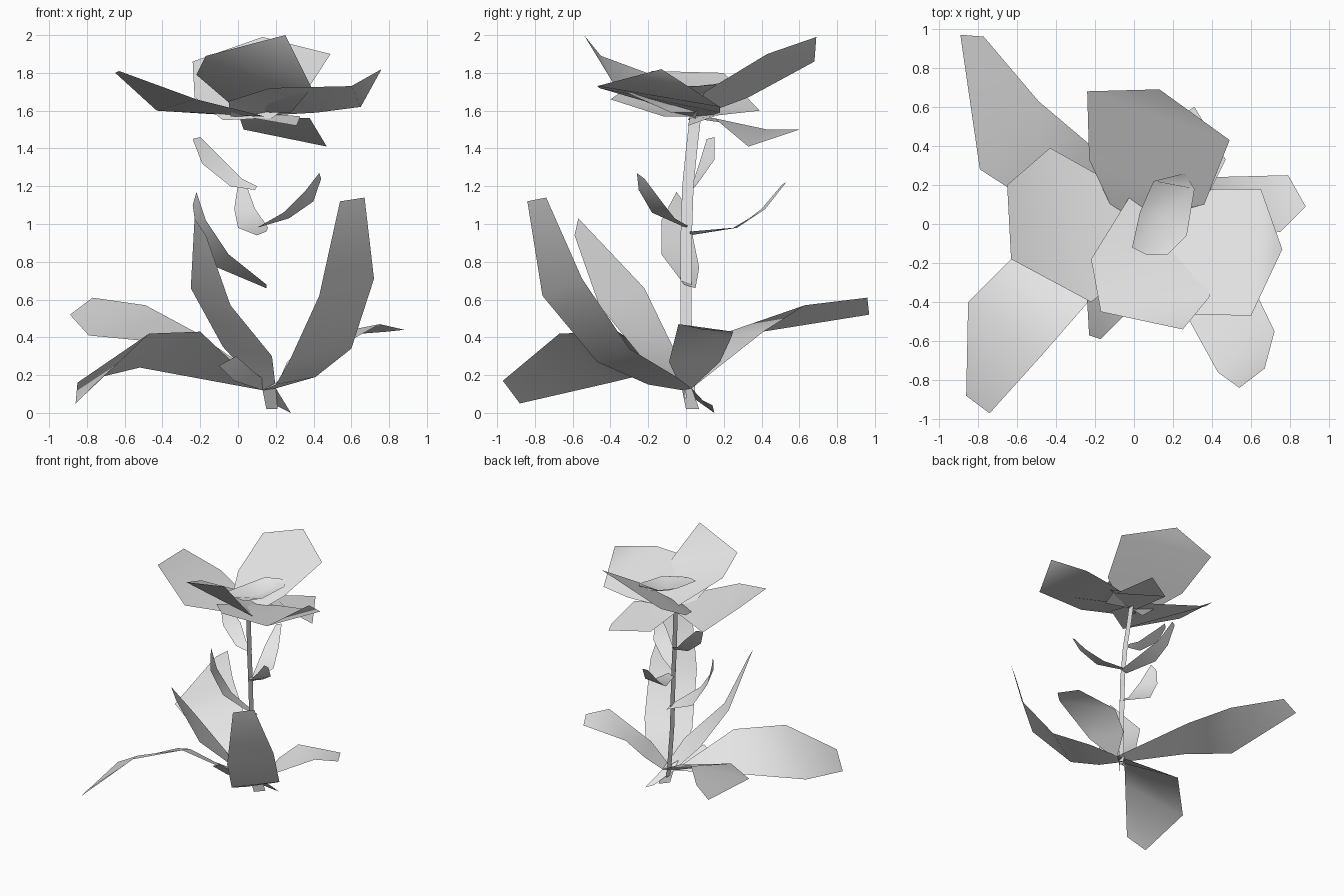
import bpy
import bmesh
from mathutils import Vector

default_cube = bpy.data.objects.get("Cube")
if default_cube:
    bpy.data.objects.remove(default_cube, do_unlink=True)

# One plain pale material for the whole plant
pale = bpy.data.materials.new("pale_grey")
pale.use_nodes = True
pale_colour = (.8, .8, .8, 1)
pale.diffuse_color = pale_colour
pale.node_tree.nodes["Principled BSDF"].inputs["Base Color"].default_value = pale_colour


def blade(name, rows, facing=Vector((0, 0, 1))):
    """Build a thin sheet by bridging neighbouring rows; a row of one point is a tip."""
    mesh_builder = bmesh.new()
    loops = [[mesh_builder.verts.new(point) for point in row] for row in rows]
    for lower, upper in zip(loops, loops[1:]):
        if len(upper) == 1:
            mesh_builder.faces.new(lower + upper)
            continue
        for i in range(len(lower) - 1):
            mesh_builder.faces.new((lower[i], lower[i + 1], upper[i + 1], upper[i]))
    mesh_builder.normal_update()
    total = sum((face.normal * face.calc_area() for face in mesh_builder.faces), Vector())
    if total.dot(facing) < 0:
        bmesh.ops.reverse_faces(mesh_builder, faces=mesh_builder.faces[:])
    for face in mesh_builder.faces:
        face.smooth = True
    mesh = bpy.data.meshes.new(name)
    mesh_builder.to_mesh(mesh)
    mesh_builder.free()
    mesh.materials.append(pale)
    sheet = bpy.data.objects.new(name, mesh)
    bpy.context.collection.objects.link(sheet)
    return sheet


def leaf(name, start, left, right, tip=None):
    """A blade that grows from a shared starting edge along its two outlines."""
    rows = [start] + [list(pair) for pair in zip(left, right)]
    if tip:
        rows.append([tip])
    return blade(name, rows)


# Stem: a narrow upright ribbon seen only from the sides
stem_path = [(.15, .02, .08), (.13, .0, .5), (.12, .0, .9), (.1, .01, 1.2),
             (.08, .03, 1.4), (.07, .05, 1.57)]
half_width = Vector((0, .03, 0))
blade("stem",
      [[Vector(p) - half_width, Vector(p) + half_width] for p in stem_path],
      facing=Vector((1, 0, 0)))

# Large lower leaves, all starting from the same root edge
root = [(.13, -.02, .12), (.2, .03, .13)]
leaf("lower_leaf_back_right", root,
     left=[(-.48, .08, .38), (-.79, .28, .41), (-.89, .97, .52)],
     right=[(-.23, .41, .43), (-.49, .63, .57), (-.77, .96, .61)])
leaf("lower_leaf_front_right", root,
     left=[(-.2, -.36, .43), (-.47, -.67, .42), (-.74, -.97, .17)],
     right=[(-.52, -.07, .24), (-.85, -.4, .16), (-.86, -.88, .05)])
leaf("lower_leaf_front_left", root,
     left=[(.2, -.2, .15), (.27, -.47, .27), (.43, -.76, .62), (.54, -.84, 1.12)],
     right=[(.41, -.05, .19), (.6, -.3, .34), (.72, -.55, .71), (.67, -.74, 1.14)])
leaf("lower_leaf_front", root,
     left=[(-.08, -.07, .35), (-.25, -.22, .66), (-.23, -.57, 1.03)],
     right=[(.18, -.24, .3), (-.04, -.46, .57), (-.17, -.59, .94)])
leaf("lower_leaf_left", root,
     left=[(.39, -.09, .27), (.75, -.04, .47), (.88, .09, .44)],
     right=[(.26, .18, .27), (.4, .24, .4), (.79, .25, .43)])

# Small leaves and root tips at the foot
leaf("foot_leaf", root,
     left=[(-.02, -.12, .17), (-.1, -.2, .25)],
     right=[(.08, -.15, .22), (-.01, -.23, .3)])
leaf("root_tip_left", root, left=[(.2, .14, .04)], right=[(.28, .15, 0)])
leaf("root_tip_middle", root, left=[(.15, 0, .02)], right=[(.21, .07, .02)])

# Small leaves climbing the stem
leaf("stem_leaf_top", [(.09, .03, 1.18), (.1, .05, 1.2)],
     left=[(-.04, .03, 1.2), (-.19, .07, 1.32), (-.24, .11, 1.45)],
     right=[(.02, .08, 1.24), (-.08, .15, 1.34), (-.2, .15, 1.46)])
leaf("stem_leaf_back", [(.1, .02, .94), (.15, .02, .96)],
     left=[(0, .27, .98), (-.02, .4, 1.08), (0, .51, 1.21)],
     right=[(.16, .25, .98), (.09, .42, 1.08), (.04, .53, 1.22)])
leaf("stem_leaf_left", [(.1, 0, .98), (.13, .01, .99)],
     left=[(.24, -.18, 1.06), (.36, -.25, 1.18), (.43, -.26, 1.27)],
     right=[(.27, -.06, 1.03), (.4, -.13, 1.12), (.44, -.22, 1.24)])
leaf("stem_leaf_right", [(.15, -.01, .68), (.15, .05, .66)],
     left=[(-.05, -.13, .84), (-.17, -.13, 1.02), (-.22, -.05, 1.17)],
     right=[(-.11, .07, .77), (-.22, .03, .96), (-.24, 0, 1.1)])

# Outer petals, opening around the flower heart
leaf("petal_back", [(-.08, .01, 1.55), (.18, .05, 1.56)],
     left=[(-.23, .33, 1.67), (-.24, .68, 1.86)],
     right=[(.36, .1, 1.7), (.49, .43, 1.9)],
     tip=(.13, .69, 1.99))
leaf("petal_front", [(-.01, .16, 1.61), (.18, .03, 1.59)],
     left=[(-.22, -.18, 1.79), (-.17, -.45, 1.89)],
     right=[(.28, -.08, 1.59), (.39, -.37, 1.72)],
     tip=(.25, -.54, 2))
leaf("petal_right", [(.14, -.12, 1.57), (.05, .12, 1.57)],
     left=[(-.22, -.4, 1.66), (-.63, -.18, 1.81)],
     right=[(-.43, .39, 1.6), (-.65, .2, 1.8)])
leaf("petal_left", [(-.04, -.02, 1.57), (.12, .1, 1.57)],
     left=[(-.05, -.22, 1.65), (.17, -.46, 1.72), (.6, -.47, 1.73)],
     right=[(.25, .15, 1.58), (.42, .18, 1.59), (.65, .18, 1.62)],
     tip=(.76, -.13, 1.82))
leaf("petal_back_left", [(.01, .04, 1.56), (.14, .03, 1.56)],
     left=[(.03, .43, 1.5), (.31, .6, 1.5)],
     right=[(.38, .15, 1.56), (.47, .33, 1.41)])

# Little folded petal under the flower heart
leaf("petal_small", [(.08, .02, 1.56), (.1, .14, 1.59)],
     left=[(.31, .01, 1.52)], right=[(.33, .15, 1.57)])

# Cupped inner petal in the middle of the flower
blade("inner_petal", [
    [(-.01, -.12, 1.73), (.07, -.16, 1.72), (.17, -.16, 1.71)],
    [(.03, .06, 1.73), (.14, .04, 1.67), (.27, -.06, 1.72)],
    [(.1, .22, 1.75), (.2, .2, 1.71), (.31, .18, 1.74)],
    [(.26, .26, 1.76)],
])
